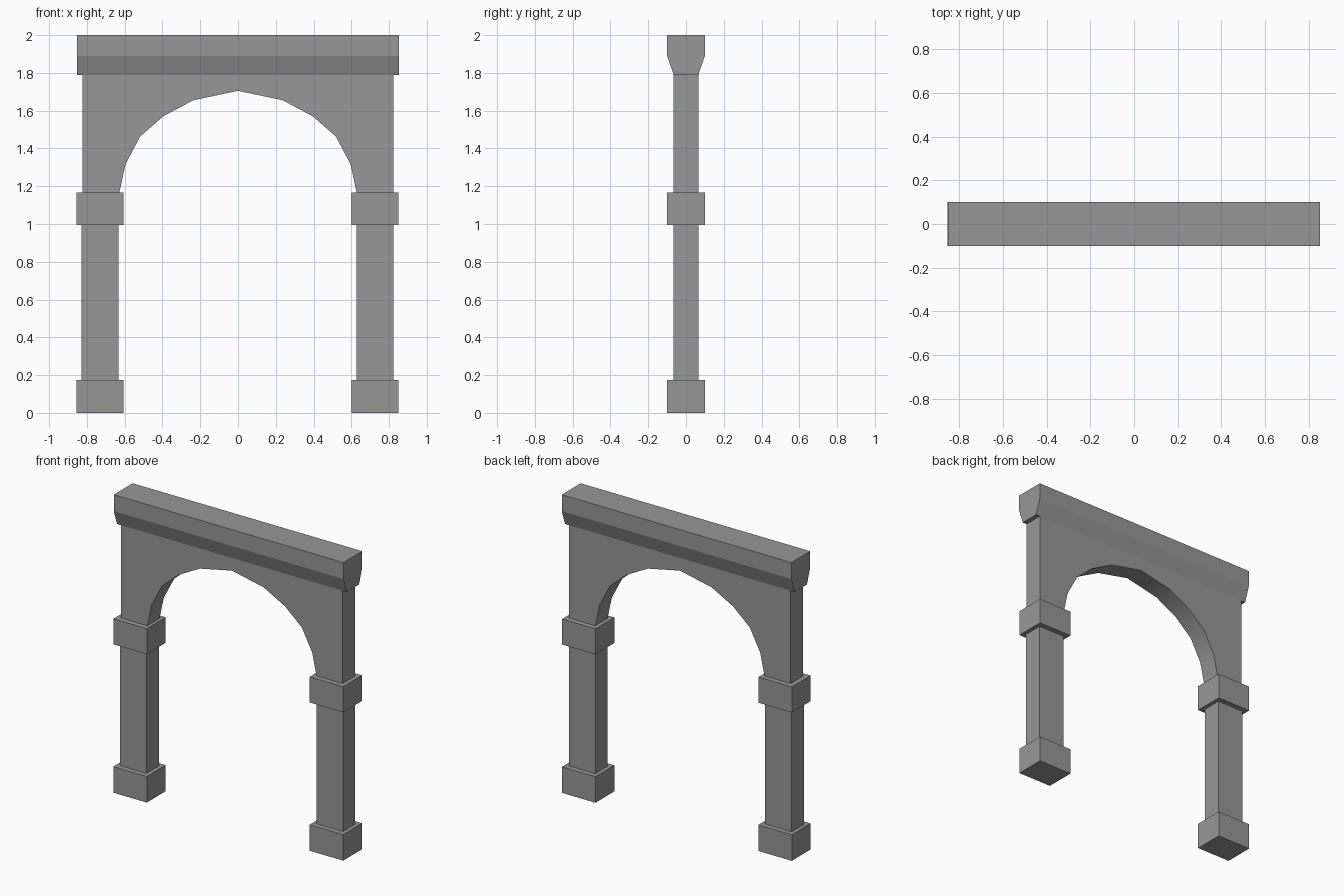
import bpy
import bmesh
import math
from mathutils import Vector

cube = bpy.data.objects.get("Cube")
if cube:
    bpy.data.objects.remove(cube, do_unlink=True)

# One stone grey for the whole arch
stone = bpy.data.materials.new("stone_grey")
stone.use_nodes = True
GREY = (0.31, 0.31, 0.31, 1)
stone.diffuse_color = GREY
stone.node_tree.nodes["Principled BSDF"].inputs["Base Color"].default_value = GREY


def prism(name, outline, direction):
    """Extrude a closed outline along a direction into a solid."""
    bm = bmesh.new()
    face = bm.faces.new([bm.verts.new(p) for p in outline])
    ext = bmesh.ops.extrude_face_region(bm, geom=[face])
    moved = [v for v in ext["geom"] if isinstance(v, bmesh.types.BMVert)]
    bmesh.ops.translate(bm, verts=moved, vec=Vector(direction))
    bmesh.ops.recalc_face_normals(bm, faces=bm.faces)
    mesh = bpy.data.meshes.new(name)
    bm.to_mesh(mesh)
    bm.free()
    mesh.materials.append(stone)
    obj = bpy.data.objects.new(name, mesh)
    bpy.context.collection.objects.link(obj)
    return obj


def block(name, x, half_x, half_y, z0, z1):
    """Upright box centred on x."""
    corners = [(x + sx * half_x, sy * half_y, z0)
               for sx, sy in ((-1, -1), (1, -1), (1, 1), (-1, 1))]
    return prism(name, corners, (0, 0, z1 - z0))


WIDE, THIN = 0.1, 0.065          # half depths of mouldings and walls
BASE_TOP, CAPITAL_LOW, SPRING = 0.175, 0.995, 1.167
CORNICE_LOW, CORNICE_BEND, TOP = 1.79, 1.89, 2.0

# Piers: base, shaft and capital on each side
for side, x in (("right", -0.731), ("left", 0.726)):
    block(side + "_base", x, 0.124, WIDE, 0, BASE_TOP)
    block(side + "_shaft", x, 0.098, THIN, BASE_TOP, CAPITAL_LOW)
    block(side + "_capital", x, 0.124, WIDE, CAPITAL_LOW, SPRING)

# Arched wall, one half of the opening mirrored to the other
half_arch = [(0.628, SPRING), (0.596, 1.315), (0.519, 1.462),
             (0.396, 1.57), (0.237, 1.655)]
opening = half_arch + [(0, 1.705)] + [(-x, z) for x, z in reversed(half_arch)]
wall_outline = opening + [(-0.822, SPRING), (-0.822, CORNICE_LOW),
                          (0.822, CORNICE_LOW), (0.822, SPRING)]
wall = prism("arched_wall", [(x, -THIN, z) for x, z in wall_outline],
             (0, 2 * THIN, 0))
bpy.context.view_layer.objects.active = wall
wall.select_set(True)
bpy.ops.object.shade_smooth_by_angle(angle=math.radians(30))

# Cornice with a chamfered underside on front and back
half_profile = [(THIN, CORNICE_LOW), (WIDE, CORNICE_BEND), (WIDE, TOP)]
profile = half_profile + [(-y, z) for y, z in reversed(half_profile)]
prism("cornice", [(-0.852, y, z) for y, z in profile], (1.704, 0, 0))
